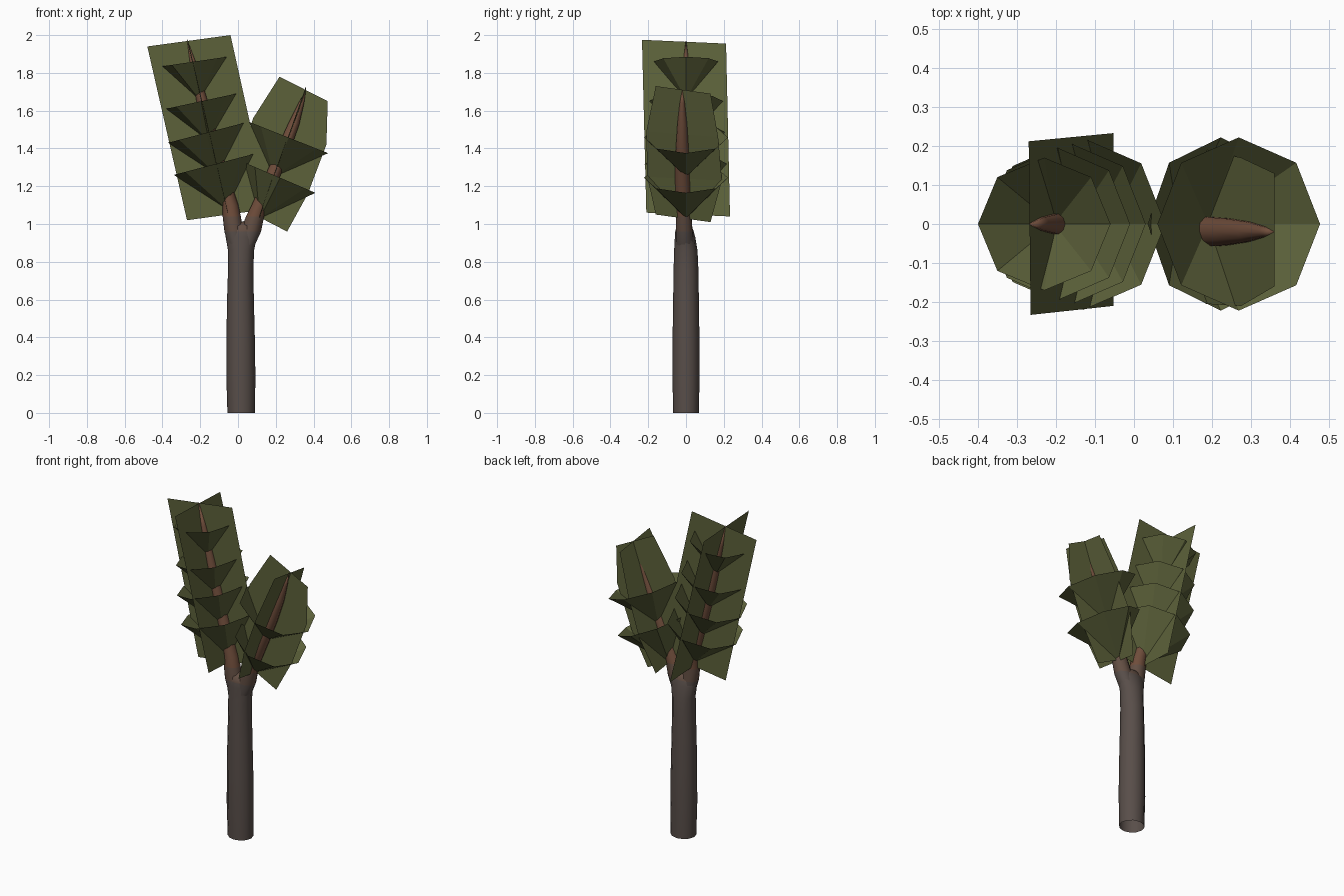
import bpy, bmesh, math
from mathutils import Vector


def material(name, rgb):
    m = bpy.data.materials.new(name)
    m.diffuse_color = (*rgb, 1)
    return m


BARK = material("grey bark", (0.098, 0.076, 0.067))
MID = material("mid bark", (0.125, 0.077, 0.056))
BROWN = material("brown branch", (0.162, 0.075, 0.044))
LEAF = material("olive leaf", (0.107, 0.119, 0.042))


def finish(bm, name, mats, smooth=False, rule=None):
    for f in bm.faces:
        f.smooth = smooth
        if rule:
            f.material_index = rule(f.calc_center_median().z)
    me = bpy.data.meshes.new(name)
    bm.to_mesh(me)
    bm.free()
    for m in mats:
        me.materials.append(m)
    ob = bpy.data.objects.new(name, me)
    bpy.context.collection.objects.link(ob)
    return ob


def bark_rule(z):
    return 0 if z < 0.96 else 1 if z < 1.04 else 2


def tube(name, rings, n=12):
    """Loft level elliptical rings (x, y, z, rx, ry), ending in a point."""
    bm = bmesh.new()
    prev = None
    for x, y, z, rx, ry in rings:
        ring = [bm.verts.new((x + rx * math.cos(2 * math.pi * i / n),
                              y + ry * math.sin(2 * math.pi * i / n), z)) for i in range(n)]
        if prev:
            for i in range(n):
                bm.faces.new((prev[i], prev[(i + 1) % n], ring[(i + 1) % n], ring[i]))
        prev = ring
    bmesh.ops.remove_doubles(bm, verts=bm.verts, dist=0.0005)
    bmesh.ops.recalc_face_normals(bm, faces=bm.faces)
    return finish(bm, name, [BARK, MID, BROWN], True, bark_rule)


def leaf_strip(name, rows):
    """Flat leaf card made of left/right point pairs."""
    bm = bmesh.new()
    prev = None
    for a, b in rows:
        row = (bm.verts.new(a), bm.verts.new(b))
        if prev:
            bm.faces.new((prev[0], prev[1], row[1], row[0]))
        prev = row
    return finish(bm, name, [LEAF])


def funnel(name, left, right, apex, ry, n=8):
    """Open eight-sided leaf funnel; left/right are rim ends as (x, z)."""
    bm = bmesh.new()
    c = Vector(((left[0] + right[0]) / 2, 0, (left[1] + right[1]) / 2))
    u = Vector((right[0], 0, right[1])) - c
    v = Vector((0, ry, 0))
    tip = bm.verts.new((apex[0], 0, apex[1]))
    rim = [bm.verts.new(c + u * math.cos(2 * math.pi * i / n) + v * math.sin(2 * math.pi * i / n))
           for i in range(n)]
    for i in range(n):
        bm.faces.new((tip, rim[(i + 1) % n], rim[i]))
    return finish(bm, name, [LEAF])


# Trunk widening into the fork
tube("trunk", [
    (0.017, 0, 0, 0.073, 0.068), (0.015, 0, 0.2, 0.077, 0.072),
    (0.014, 0, 0.4, 0.075, 0.071), (0.013, 0, 0.6, 0.071, 0.068),
    (0.014, 0, 0.75, 0.067, 0.066), (0.016, -0.001, 0.86, 0.069, 0.062),
    (0.017, -0.005, 0.93, 0.082, 0.054), (0.020, -0.008, 0.96, 0.088, 0.049),
    (0.022, -0.01, 0.99, 0.075, 0.04), (0.03, -0.01, 1.015, 0, 0)])

# Two tapering branches
tube("left_branch", [
    (-0.005, -0.005, 0.88, 0.045, 0.048), (-0.022, -0.01, 0.96, 0.05, 0.046),
    (-0.033, -0.01, 1.04, 0.048, 0.044), (-0.04, -0.008, 1.1, 0.042, 0.042),
    (-0.085, -0.004, 1.25, 0.038, 0.038), (-0.14, 0, 1.45, 0.035, 0.035),
    (-0.19, 0, 1.65, 0.03, 0.03), (-0.235, 0, 1.84, 0.018, 0.018),
    (-0.27, 0, 1.98, 0, 0)], 10)
tube("right_branch", [
    (0.04, -0.005, 0.88, 0.045, 0.048), (0.067, -0.01, 0.96, 0.055, 0.046),
    (0.09, -0.012, 1.04, 0.048, 0.043), (0.115, -0.015, 1.1, 0.043, 0.042),
    (0.19, -0.02, 1.27, 0.04, 0.04), (0.24, -0.02, 1.39, 0.038, 0.036),
    (0.295, -0.02, 1.53, 0.03, 0.027), (0.335, -0.02, 1.64, 0.015, 0.014),
    (0.36, -0.02, 1.71, 0, 0)], 10)

# Left leaf cards, crossed along the branch
leaf_strip("left_leaf_card_wide", [
    ((-0.27, 0, 1.02), (0.165, 0, 1.08)), ((-0.48, 0, 1.94), (-0.04, 0, 2.0))])
leaf_strip("left_leaf_card_deep", [
    ((-0.053, -0.21, 1.06), (-0.053, 0.233, 1.04)),
    ((-0.265, -0.233, 1.975), (-0.27, 0.212, 1.955))])

# Right leaf cards, bent and narrower at the ends
leaf_strip("right_leaf_card_wide", [
    ((-0.03, 0, 1.11), (0.26, 0, 0.96)), ((0.0, 0, 1.32), (0.37, 0, 1.16)),
    ((0.08, 0, 1.56), (0.468, 0, 1.42)), ((0.22, 0, 1.78), (0.475, 0, 1.65))])
leaf_strip("right_leaf_card_deep", [
    ((0.115, -0.16, 1.05), (0.115, 0.13, 1.01)), ((0.185, -0.205, 1.25), (0.185, 0.19, 1.23)),
    ((0.275, -0.21, 1.49), (0.275, 0.17, 1.46)), ((0.36, -0.16, 1.73), (0.36, 0.13, 1.69))])

# Leaf funnels stacked along each branch
left_tiers = [((-0.34, 1.26), (0.08, 1.37), (-0.06, 1.08), 0.22),
              ((-0.37, 1.43), (0.03, 1.535), (-0.11, 1.26), 0.21),
              ((-0.38, 1.61), (-0.01, 1.69), (-0.155, 1.44), 0.195),
              ((-0.40, 1.835), (-0.06, 1.885), (-0.205, 1.66), 0.17)]
right_tiers = [((0.035, 1.325), (0.41, 1.165), (0.115, 1.03), 0.222),
               ((0.06, 1.54), (0.477, 1.375), (0.19, 1.25), 0.222)]
for side, tiers in (("left", left_tiers), ("right", right_tiers)):
    for k, t in enumerate(tiers):
        funnel(f"{side}_leaf_funnel_{k + 1}", *t)
